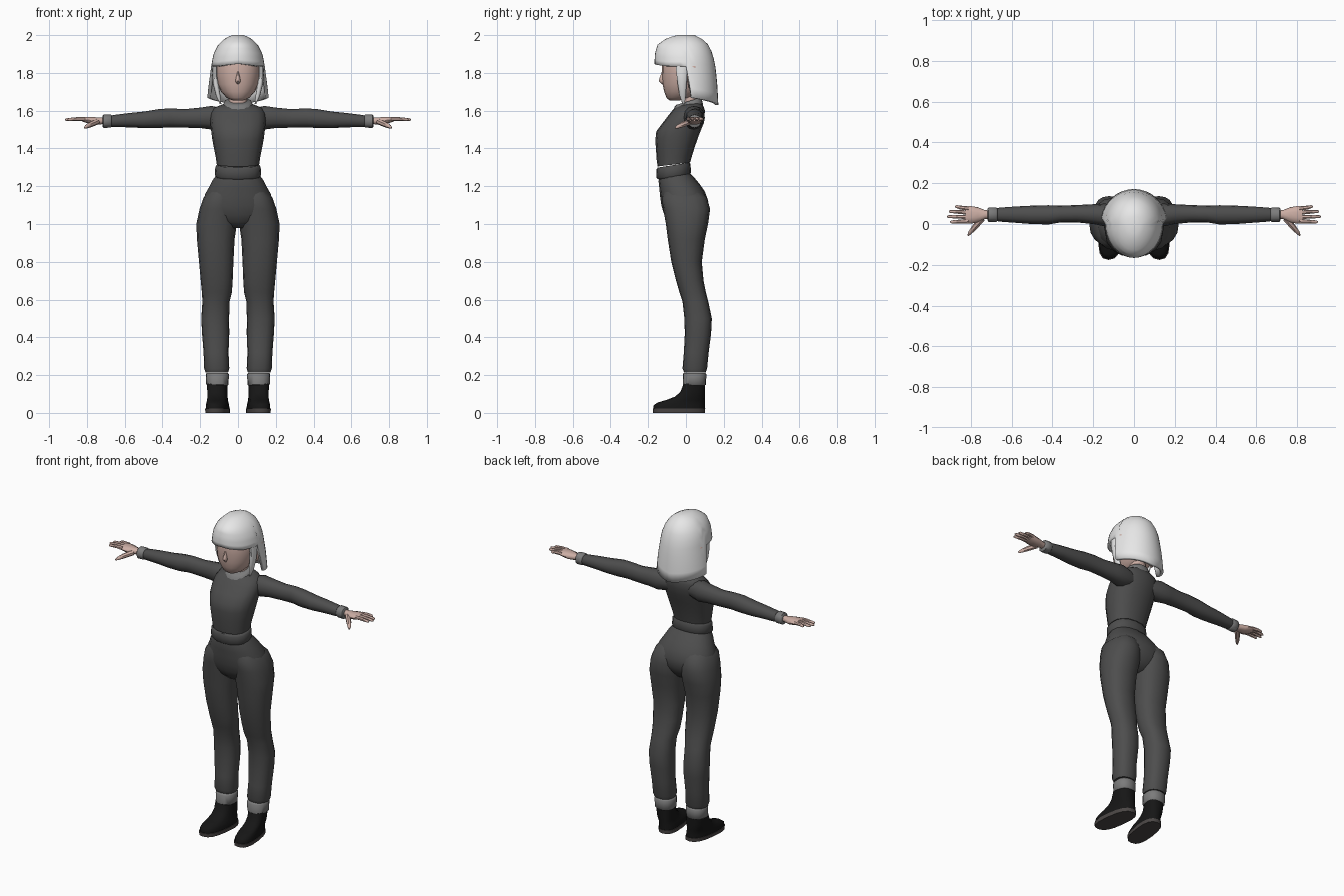
import bpy, bmesh, math
from mathutils import Vector


def material(name, rgb):
    m = bpy.data.materials.new(name)
    m.diffuse_color = (*rgb, 1)
    return m


CLOTH = material("charcoal_cloth", (0.075, 0.075, 0.075))
TRIM = material("grey_trim", (0.2, 0.2, 0.2))
SKIN = material("skin", (0.6, 0.42, 0.37))
HAIR = material("pale_hair", (0.8, 0.8, 0.8))
BOOT = material("black_leather", (0.008, 0.008, 0.008))
SOLE = material("dark_sole", (0.07, 0.062, 0.06))


def finish(name, bm, mat, mirror=False, thickness=0, angle=50):
    bmesh.ops.recalc_face_normals(bm, faces=bm.faces)
    me = bpy.data.meshes.new(name)
    bm.to_mesh(me)
    bm.free()
    ob = bpy.data.objects.new(name, me)
    bpy.context.collection.objects.link(ob)
    me.materials.append(mat)
    bpy.ops.object.select_all(action='DESELECT')
    ob.select_set(True)
    bpy.context.view_layer.objects.active = ob
    bpy.ops.object.shade_smooth_by_angle(angle=math.radians(angle))
    if thickness:
        mod = ob.modifiers.new("thickness", 'SOLIDIFY')
        mod.thickness, mod.offset = thickness, -1
    if mirror:
        ob.modifiers.new("mirror", 'MIRROR')
    return ob


def skin_rings(bm, rings):
    """Join a list of point rings into a closed tube."""
    loops = [[bm.verts.new(p) for p in r] for r in rings]
    n = len(loops[0])
    for a, b in zip(loops, loops[1:]):
        for i in range(n):
            bm.faces.new((a[i], a[(i + 1) % n], b[(i + 1) % n], b[i]))
    bm.faces.new(loops[0])
    bm.faces.new(loops[-1])


def unit_ring(n, p):
    for i in range(n):
        t = 2 * math.pi * i / n
        c, s = math.cos(t), math.sin(t)
        yield (math.copysign(abs(c) ** (2 / p), c), math.copysign(abs(s) ** (2 / p), s))


def upright(name, rows, mat, mirror=False, n=16, p=2.3, tilt=0, shear=0):
    """Stack of level rings; each row is z, x from, x to, y front, y back."""
    bm = bmesh.new()
    rings = []
    for z, x0, x1, y0, y1 in rows:
        cx, cy, a, b = (x0 + x1) / 2, (y0 + y1) / 2, (x1 - x0) / 2, (y1 - y0) / 2
        rings.append([(cx + a * u - shear * b * v, cy + b * v, z + tilt * b * v)
                      for u, v in unit_ring(n, p)])
    skin_rings(bm, rings)
    return finish(name, bm, mat, mirror)


def centred(rows):
    return [(z, -w, w, y0, y1) for z, w, y0, y1 in rows]


def sideways(name, rows, mat, n=12, p=2.2):
    """Mirrored stack of rings along x; each row is x, y from, y to, z from, z to."""
    bm = bmesh.new()
    skin_rings(bm, [[(x, (y0 + y1) / 2 + (y1 - y0) / 2 * u, (z0 + z1) / 2 + (z1 - z0) / 2 * v)
                     for u, v in unit_ring(n, p)] for x, y0, y1, z0, z1 in rows])
    return finish(name, bm, mat, True)


def stick(name, points, mat, n=7):
    """Mirrored tapered tube through (x, y, z, radius) points."""
    bm = bmesh.new()
    d = (Vector(points[-1][:3]) - Vector(points[0][:3])).normalized()
    q = d.to_track_quat('Z', 'Y')
    skin_rings(bm, [[Vector(pt[:3]) + q @ Vector((pt[3] * u, pt[3] * v, 0))
                     for u, v in unit_ring(n, 2)] for pt in points])
    return finish(name, bm, mat, True)


# Upper body: sweater, waistband and collar
upright("sweater", centred([
    (1.315, .112, -.15, .022), (1.35, .117, -.155, .032), (1.40, .127, -.158, .048),
    (1.455, .137, -.162, .068), (1.505, .143, -.157, .088), (1.55, .147, -.122, .098),
    (1.59, .143, -.09, .1), (1.615, .125, -.068, .092), (1.635, .075, -.045, .08)]),
    CLOTH, tilt=.12)
upright("waistband", centred([
    (1.25, .117, -.148, .022), (1.258, .122, -.155, .027), (1.303, .12, -.156, .024),
    (1.312, .112, -.15, .018)]), CLOTH, tilt=.16)
upright("collar", centred([
    (1.597, .085, -.075, .088), (1.612, .087, -.076, .09), (1.645, .072, -.058, .082),
    (1.65, .064, -.05, .075)]), TRIM, tilt=.3)

# Trousers: hips and legs
upright("hips", centred([
    (1.262, .112, -.14, .02), (1.235, .132, -.145, .045), (1.20, .15, -.141, .073),
    (1.16, .173, -.137, .1), (1.11, .186, -.13, .118), (1.06, .185, -.115, .115),
    (1.02, .14, -.095, .095), (.985, .07, -.06, .06)]), CLOTH, tilt=.1)
upright("trouser_legs", [
    (1.19, .03, .135, -.11, .06), (1.14, .012, .182, -.128, .11), (1.08, .004, .203, -.12, .128),
    (1.0, .006, .22, -.106, .117), (.92, .018, .217, -.096, .1), (.8, .024, .206, -.077, .084),
    (.7, .028, .197, -.052, .093), (.64, .032, .191, -.035, .105), (.59, .044, .188, -.018, .118),
    (.5, .047, .194, -.008, .137), (.42, .046, .19, -.006, .133), (.32, .05, .182, -.011, .12),
    (.235, .046, .179, -.018, .112), (.215, .052, .172, -.01, .105)], CLOTH, True)
upright("trouser_cuffs", [
    (.145, .055, .162, -.01, .1), (.15, .05, .168, -.017, .106), (.205, .048, .17, -.017, .108),
    (.212, .054, .164, -.01, .102)], TRIM, True)

# Footwear
upright("boots", [
    (.02, .049, .167, -.172, .1), (.04, .051, .166, -.171, .1), (.055, .054, .163, -.15, .1),
    (.068, .056, .161, -.105, .1), (.085, .056, .161, -.06, .1), (.11, .056, .162, -.03, .1),
    (.155, .055, .164, -.012, .1)], BOOT, True, p=2.5, shear=.12)
upright("boot_soles", [(0, .046, .168, -.174, .101), (.022, .046, .17, -.176, .102)],
        SOLE, True, p=2.6, shear=.12)

# Sleeves and wrist bands
sideways("sleeves", [
    (.07, -.01, .085, 1.515, 1.61), (.14, -.012, .1, 1.5, 1.625), (.2, .0, .097, 1.508, 1.616),
    (.28, .008, .093, 1.51, 1.608), (.36, .008, .09, 1.512, 1.612), (.42, -.002, .092, 1.508, 1.608),
    (.5, .0, .09, 1.508, 1.595), (.58, .006, .086, 1.512, 1.587), (.66, .012, .08, 1.513, 1.577),
    (.68, .016, .076, 1.517, 1.572)], CLOTH)
sideways("wrist_bands", [
    (.67, .015, .077, 1.515, 1.575), (.675, .01, .081, 1.51, 1.58), (.713, .011, .08, 1.509, 1.579),
    (.718, .018, .074, 1.518, 1.57)], TRIM)

# Hands
sideways("palms", [
    (.70, .027, .066, 1.528, 1.565), (.73, .025, .068, 1.527, 1.564), (.765, .008, .082, 1.526, 1.567),
    (.80, .002, .088, 1.534, 1.568), (.825, .004, .086, 1.542, 1.566)], SKIN, n=10)
for finger, y0, y1, tip in (("index", .014, .01, .903), ("middle", .034, .036, .916),
                            ("ring", .055, .061, .908), ("little", .075, .085, .878)):
    stick(finger + "_fingers", [(.81, y0, 1.555, .0115), (.85, (y0 + y1) / 2, 1.556, .01),
                                (tip - .008, y1, 1.553, .0075), (tip, y1, 1.552, .003)], SKIN)
stick("thumbs", [(.745, .025, 1.542, .016), (.78, -.015, 1.527, .0145),
                 (.803, -.042, 1.515, .01), (.813, -.056, 1.508, .004)], SKIN)

# Head, neck, nose and ears
upright("head", centred([
    (1.655, .03, -.088, -.03), (1.668, .06, -.103, .03), (1.70, .089, -.115, .085),
    (1.74, .108, -.124, .11), (1.79, .117, -.126, .125), (1.86, .12, -.128, .13),
    (1.93, .095, -.1, .1), (1.965, .05, -.05, .05)]), SKIN, p=2.15, n=20)
upright("neck", centred([(1.58, .055, -.03, .075), (1.63, .048, -.022, .072),
                         (1.72, .05, -.025, .075)]), SKIN, n=12)
upright("nose", centred([(1.74, .006, -.126, -.11), (1.757, .014, -.143, -.11),
                         (1.772, .011, -.14, -.11), (1.81, .004, -.126, -.11)]), SKIN, n=8)
upright("ears", [(1.72, .105, .117, .015, .035), (1.75, .1, .132, .008, .048),
                 (1.80, .1, .14, .005, .06), (1.835, .105, .138, .012, .058),
                 (1.85, .11, .125, .025, .045)], SKIN, True, n=10)

# Hair cap: columns run from the crown down to a hem that drops behind the ears
PROFILE = [(2.0, .03, .045, .045), (1.985, .066, .1, .078), (1.95, .104, .15, .118),
           (1.9, .13, .165, .142), (1.84, .141, .166, .155), (1.75, .156, .166, .165),
           (1.62, .17, .166, .172)]


def hair_radii(z):
    for lo, hi in zip(PROFILE[1:], PROFILE):
        if z >= lo[0]:
            f = (hi[0] - z) / (hi[0] - lo[0])
            return [h + (l - h) * f for h, l in zip(hi[1:], lo[1:])]
    return PROFILE[-1][1:]


bm = bmesh.new()
N, ROWS = 36, 10
cols = []
for i in range(N):
    t = 2 * math.pi * i / N
    turn = abs(math.degrees(t if t <= math.pi else t - 2 * math.pi))
    if turn < 95:
        hem = 1.848 - .012 * min(turn / 50, 1)
    else:
        hem = 1.672 - .042 * (turn - 95) / 85
    col = []
    for j in range(ROWS):
        z = 2.0 - (2.0 - hem) * (j / (ROWS - 1)) ** 1.35
        w, front, back = hair_radii(z)
        c = math.cos(t)
        col.append(bm.verts.new((w * math.sin(t), -c * (front if c > 0 else back), z)))
    cols.append(col)
for a, b in zip(cols, cols[1:] + cols[:1]):
    for j in range(ROWS - 1):
        bm.faces.new((a[j], a[j + 1], b[j + 1], b[j]))
bm.faces.new([c[0] for c in cols])
finish("hair_cap", bm, HAIR, thickness=.018, angle=60)

# Locks framing the face, in front of the ears
upright("side_locks", [
    (1.635, .088, .096, -.018, -.006), (1.68, .093, .117, -.035, .0), (1.74, .102, .132, -.045, .004),
    (1.80, .108, .138, -.052, .008), (1.87, .105, .132, -.06, .02)], HAIR, True, n=10)
